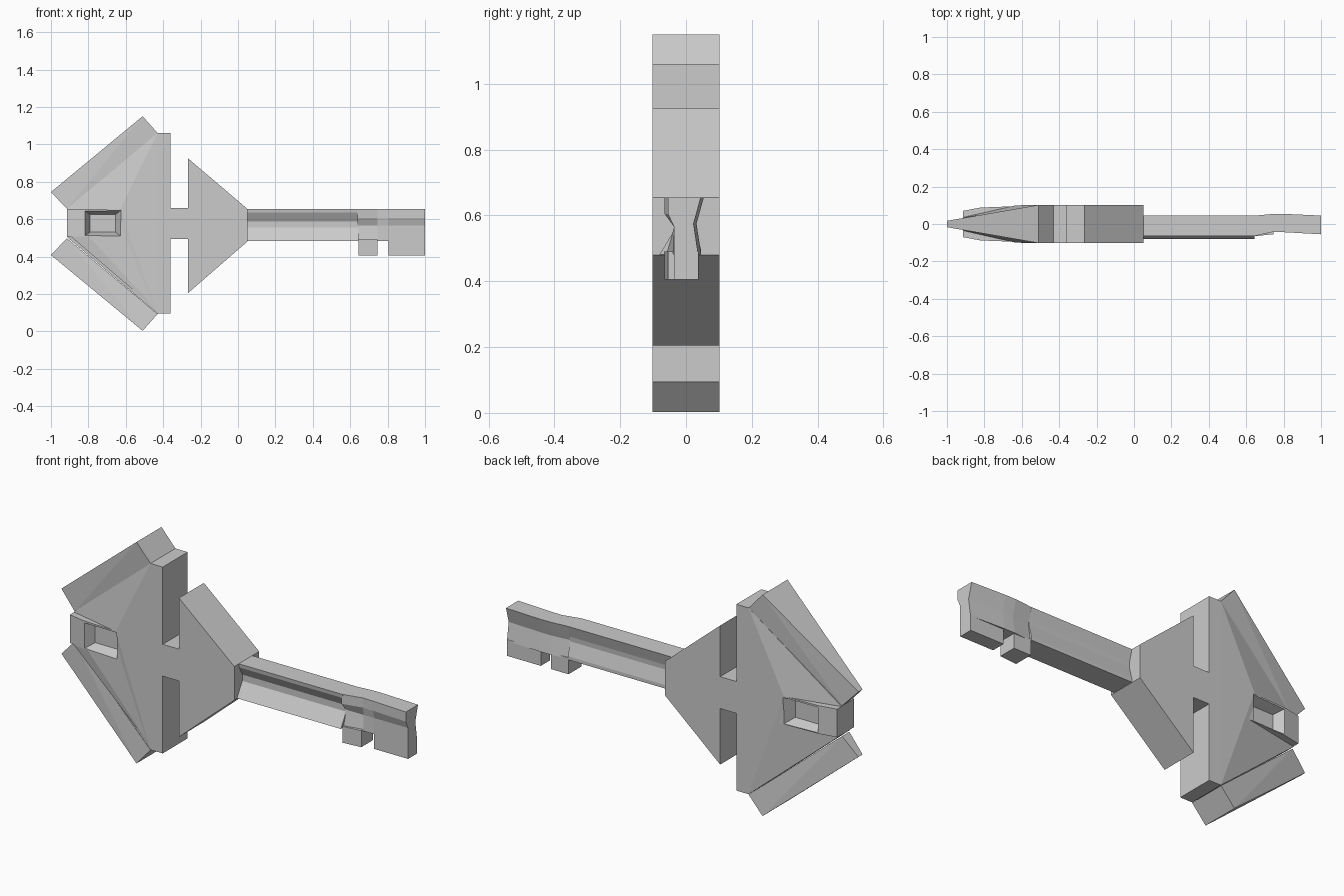
import bpy, bmesh

if "Cube" in bpy.data.objects:
    bpy.data.objects.remove(bpy.data.objects["Cube"])


def finish(name, bm):
    bmesh.ops.recalc_face_normals(bm, faces=bm.faces)
    me = bpy.data.meshes.new(name)
    bm.to_mesh(me)
    bm.free()
    ob = bpy.data.objects.new(name, me)
    bpy.context.collection.objects.link(ob)
    return ob


def hull(name, pts):
    """Convex solid around (x, y, z) points."""
    bm = bmesh.new()
    verts = [bm.verts.new(p) for p in pts]
    res = bmesh.ops.convex_hull(bm, input=verts)
    junk = {g for g in res["geom_interior"] + res["geom_unused"] if isinstance(g, bmesh.types.BMVert)}
    bmesh.ops.delete(bm, geom=list(junk), context='VERTS')
    bmesh.ops.dissolve_limit(bm, angle_limit=0.01, verts=bm.verts, edges=bm.edges)
    return finish(name, bm)


def sym(pts):
    """(x, z, half thickness) -> points on both sides of y = 0."""
    return [(x, s * h, z) for x, z, h in pts for s in (-1, 1)]


def box(name, x0, x1, y0, y1, z0, z1):
    return hull(name, [(x, y, z) for x in (x0, x1) for y in (y0, y1) for z in (z0, z1)])


def loft(name, stations):
    """Skin between (x, [(y, z), ...]) sections."""
    bm = bmesh.new()
    rings = [[bm.verts.new((x, y, z)) for y, z in sec] for x, sec in stations]
    n = len(rings[0])
    for a, b in zip(rings, rings[1:]):
        for i in range(n):
            j = (i + 1) % n
            bm.faces.new((a[i], a[j], b[j], b[i]))
    bm.faces.new(rings[0])
    bm.faces.new(rings[-1])
    return finish(name, bm)


# Bow: sloping core, raised tab and front lower web
core = hull("bow_core", sym([
    (-.36, 1.06, .102), (-.36, .095, .102), (-.43, 1.06, .102), (-.43, .095, .102),
    (-.63, .655, .1), (-.55, .5, .1), (-.915, .655, .035), (-.915, .505, .035)]))
tab = hull("bow_tab", sym([(x, z, h) for x, h in ((-.915, .07), (-.82, .088), (-.5, .1))
                           for z in (.507, .653)]))
web = hull("bow_web", [(x, y, z) for x, z, h in (
    (-.43, .11, .101), (-.915, .525, .07), (-.82, .53, .088),
    (-.82, .64, .088), (-.43, .64, .101)) for y in (-h, 0)])

# Pockets on both faces of the tab
for side in (-1, 1):
    cutter = hull("pocket_cutter", [
        (x, side * y, z) for y, x0, x1, z0, z1 in (
            (.13, -.84, -.61, .497, .659), (.04, -.79, -.655, .53, .625))
        for x in (x0, x1) for z in (z0, z1)])
    cutter.hide_render = True
    cutter.hide_viewport = True
    for part in (core, tab, web):
        mod = part.modifiers.new("pocket", 'BOOLEAN')
        mod.operation = 'DIFFERENCE'
        mod.solver = 'EXACT'
        mod.object = cutter

# Tapered rims, mirrored about the bow's mid height
for name, flip in (("upper_rim", False), ("lower_rim", True)):
    pts = [(-.51, 1.15, .102), (-1, .745, .017), (-.915, .655, .03), (-.43, 1.06, .102)]
    hull(name, sym([(x, 1.153 - z if flip else z, h) for x, z, h in pts]))

# Neck and triangular collar
box("neck", -.37, -.25, -.102, .102, .495, .66)
hull("collar", sym([(x, z, .102) for x, z in
                    ((-.267, .925), (-.267, .205), (.05, .48), (.05, .655))]))

# Grooved blade shaft
shaft = [(.045, .655), (-.065, .655), (-.062, .635), (-.036, .588), (-.036, .555),
         (-.042, .545), (-.08, .482), (.045, .482), (.045, .5), (.026, .57), (.028, .595)]
loft("blade_shaft", [(.03, shaft), (.645, shaft)])


# Blade end: the grooves fade and shift towards the tip
def end_section(f, b, low):
    return [(b, .655), (f, .655), (f, .605), (-.036, .565), (low, .482),
            (b - .008, .482), (b - .022, .575), (b - .015, .6)]


loft("blade_end", [(.64, end_section(-.065, .044, -.06)), (.745, end_section(-.042, .054, -.04)),
                   (.805, end_section(-.044, .054, -.036)), (1, end_section(-.055, .045, -.036))])

# Teeth
hull("inner_tooth", [(x, y, z) for x, f in ((.645, -.065), (.745, -.055))
                     for y in (f, .04) for z in (.405, .49)])
box("tip_tooth", .805, 1, -.036, .038, .405, .49)
